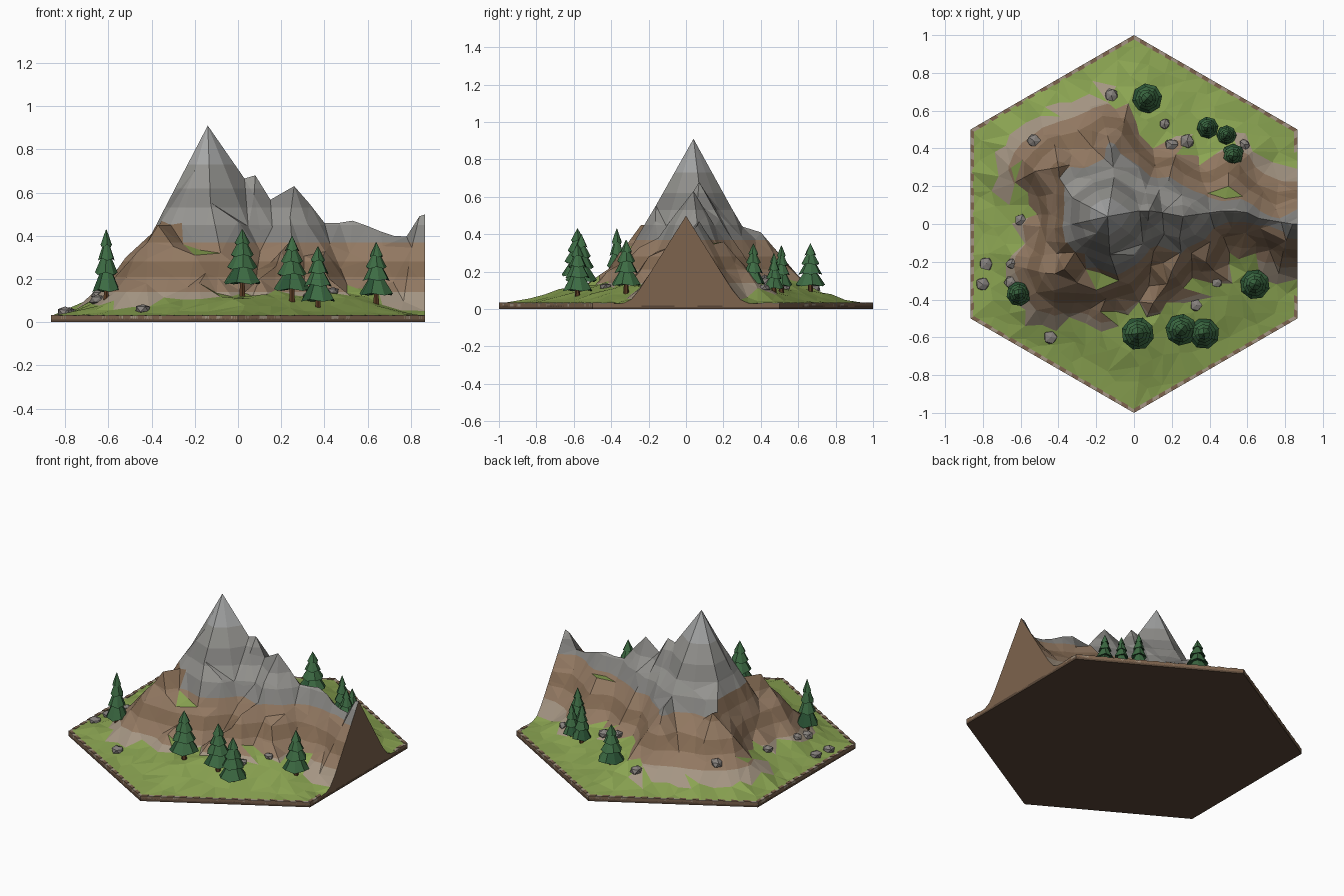
import bpy, bmesh, math, random
from mathutils import Vector, Matrix
from mathutils.geometry import delaunay_2d_cdt

if "Cube" in bpy.data.objects:
    bpy.data.objects.remove(bpy.data.objects["Cube"])
random.seed(7)
W = math.sqrt(3) / 2

def mat(name, hexcol):
    m = bpy.data.materials.new(name)
    c = [int(hexcol[i:i + 2], 16) / 255 for i in (0, 2, 4)]
    m.diffuse_color = [v ** 2.2 for v in c] + [1]
    m.use_nodes = True
    m.node_tree.nodes["Principled BSDF"].inputs["Base Color"].default_value = m.diffuse_color
    return m

NAMES = dict(grass="8aa353", grass_dark="839c4f", tan="a39482", brown="917862", umber="806852",
             grey="83827f", grey_light="94938f", grey_pale="a5a6a6", soil="7c634e", dark="5a483a",
             trunk="5a3d28", pine="3f6b45", pine_dark="2f5639", stone="85807c")
M = {k: mat(k, v) for k, v in NAMES.items()}

def finish(name, bm, mats):
    me = bpy.data.meshes.new(name)
    bm.to_mesh(me)
    bm.free()
    for k in mats:
        me.materials.append(M[k])
    ob = bpy.data.objects.new(name, me)
    bpy.context.collection.objects.link(ob)
    return ob

# Mountain skeleton: (side slope, ridge line)
RIDGES = [
    (1.85, [(-.14, .04, .91), (-.135, .04, .91)]),
    (1.6, [(-.14, .04, .72), (.03, .07, .665), (.08, .07, .68), (.15, .06, .56), (.26, .04, .63),
           (.33, .05, .55), (.4, .06, .46), (.47, .07, .46), (.53, .07, .47), (.6, .06, .445),
           (.66, .03, .42), (.72, .02, .4), (.78, .01, .38), (.84, 0, .49), (.87, 0, .5)]),
    (1.4, [(-.2, -.05, .5), (-.37, -.24, .45), (-.42, -.35, .29)]),
    (1.3, [(-.37, -.24, .45), (-.2, -.35, .31), (-.08, -.3, .28)]),
    (1.2, [(-.14, .04, .55), (-.4, .3, .41), (-.52, .28, .3), (-.63, .22, .13)]),
    (1.3, [(-.14, .04, .6), (-.12, .4, .41), (-.17, .58, .2)]),
    (1.3, [(-.4, .3, .38), (-.3, .5, .2)]),
    (1.5, [(.26, .04, .6), (.2, -.25, .33), (.1, -.42, .2)]),
    (1.5, [(.26, .04, .6), (.38, -.2, .28)]),
    (1.4, [(.26, .04, .55), (.2, .3, .3)]),
    (1.2, [(.53, .07, .45), (.5, .2, .36), (.5, .27, .25)]),
]

def hexdist(x, y):
    return max(abs(x), abs(x) / 2 + abs(y) * W)

def height(x, y):
    p, best = Vector((x, y)), -1
    for slope, line in RIDGES:
        for a, b in zip(line, line[1:]):
            A, B = Vector(a), Vector(b)
            ab = (B - A).xy
            t = max(0, min(1, (p - A.xy).dot(ab) / ab.length_squared))
            q = A.lerp(B, t)
            d = p - q.xy
            wob = 1 + .08 * math.sin(5 * math.atan2(d.y, d.x) + 9 * q.x)
            best = max(best, q.z - slope * wob * d.length)
    e = max(0, min(1, (W - hexdist(x, y)) / .36))
    g = .028 + .09 * e * e * (3 - 2 * e)
    return g + .03 * math.log(1 + math.exp((best - g) / .03))

# Terrain points: border, ridge lines, summit ring, jittered grid
corners = [Vector((math.sin(i * math.pi / 3), math.cos(i * math.pi / 3))) for i in range(6)]
pts = []
for i in range(6):
    a, b = corners[i], corners[(i + 1) % 6]
    right = a.x > .8 and b.x > .8
    n = 24 if right else 9
    for k in range(n):
        p = a.lerp(b, k / n)
        pts.append((p.x, p.y, height(p.x, p.y) if right and k else .028))
nb = len(pts)
for _, line in RIDGES:
    for x, y, z in line:
        if x < .86 and all(math.hypot(x - q[0], y - q[1]) > .02 for q in pts):
            pts.append((x, y, max(z, height(x, y))))
for i in range(9):
    a = i * math.tau / 9 + random.uniform(-.15, .15)
    r = random.uniform(.19, .24)
    x, y = -.14 + r * math.cos(a), .04 + r * math.sin(a)
    if all(math.hypot(x - q[0], y - q[1]) > .05 for q in pts):
        pts.append((x, y, height(x, y)))
for i in range(-11, 12):
    for j in range(-13, 14):
        x = i * .082 + random.uniform(-.03, .03)
        y = j * .078 + random.uniform(-.03, .03)
        if hexdist(x, y) > .82 or math.hypot(x + .14, y - .04) < .2:
            continue
        if all(math.hypot(x - q[0], y - q[1]) > .052 for q in pts):
            h = height(x, y)
            pts.append((x, y, h + random.uniform(-.015, .015) * min(1, h * 4)))

res = delaunay_2d_cdt([Vector(p[:2]) for p in pts], [(i, (i + 1) % nb) for i in range(nb)], [], 1, 1e-5)
bm = bmesh.new()
vs = [bm.verts.new((v.x, v.y, pts[o[0]][2] if o else height(v.x, v.y))) for v, o in zip(res[0], res[3])]
for f in res[2]:
    bm.faces.new([vs[i] for i in f])
bmesh.ops.recalc_face_normals(bm, faces=bm.faces)
if sum(f.normal.z for f in bm.faces) < 0:
    bmesh.ops.reverse_faces(bm, faces=bm.faces)

# Strata: slice at fixed levels, then colour by height and steepness
LEVELS = [.14, .21, .28, .37, .45, .53, .62, .73]
for z in LEVELS:
    bmesh.ops.bisect_plane(bm, geom=bm.verts[:] + bm.edges[:] + bm.faces[:], dist=1e-5,
                           plane_co=(0, 0, z), plane_no=(0, 0, 1))
BANDS = ["tan", "brown", "umber", "brown", "grey", "grey_light", "grey", "grey_light", "grey_pale"]
KEYS = ["grass", "grass_dark", "tan", "brown", "umber", "grey", "grey_light", "grey_pale", "soil"]
bm.normal_update()
for f in bm.faces:
    c = f.calc_center_median()
    foothill = c.x < -.27 and c.z < .47 and c.y < -.1 or c.x < -.36 and c.z < .45
    if c.z < .065 or f.normal.z > (.84 if c.z < .2 else .92):
        k = random.choice(["grass", "grass", "grass_dark"])
    elif foothill and c.z > .37:
        k = "umber"
    else:
        k = BANDS[sum(c.z > z for z in LEVELS)]
    f.material_index = KEYS.index(k)

# Cut wall round the border
ret = bmesh.ops.extrude_edge_only(bm, edges=[e for e in bm.edges if e.is_boundary])["geom"]
for g in ret:
    if isinstance(g, bmesh.types.BMVert):
        g.co.z = .012
    elif isinstance(g, bmesh.types.BMFace):
        g.material_index = KEYS.index("soil")
bmesh.ops.recalc_face_normals(bm, faces=bm.faces)
terrain = finish("mountain_terrain", bm, KEYS)

# Base slab
bm = bmesh.new()
bmesh.ops.create_cone(bm, cap_ends=True, segments=6, radius1=1, radius2=1, depth=.018,
                      matrix=Matrix.Translation((0, 0, .009)))
finish("base_slab", bm, ["dark"])

# Rim of alternating slanted stones
bm = bmesh.new()
for i in range(6):
    a, b = corners[i], corners[(i + 1) % 6]
    n = 26
    for k in range(n):
        ps = [a.lerp(b, k / n), a.lerp(b, (k + 1) / n)]
        if ps[0].x > .86 and ps[1].x > .86 and min(abs(p.y) for p in ps) < .36:
            continue
        top = .034 if k % 2 else .031
        ring = [ps[0], ps[1], ps[1] * .977, ps[0] * .977]
        lo = [bm.verts.new((p.x, p.y, .014)) for p in ring]
        hi = [bm.verts.new((p.x, p.y, top)) for p in ring]
        faces = [bm.faces.new(hi), bm.faces.new(lo[::-1])]
        faces += [bm.faces.new((lo[s], lo[(s + 1) % 4], hi[(s + 1) % 4], hi[s])) for s in range(4)]
        for f in faces:
            f.material_index = k % 2
bmesh.ops.recalc_face_normals(bm, faces=bm.faces)
finish("stone_rim", bm, ["tan", "soil"])

# Pine trees: trunk and four ragged tiers
def tree(idx, x, y, top, r, h):
    z0 = top - h
    bm = bmesh.new()
    bmesh.ops.create_cone(bm, cap_ends=True, segments=6, radius1=.016, radius2=.01, depth=h * .35,
                          matrix=Matrix.Translation((x, y, z0 + h * .1)))
    tiers = [(.12, .44, 1, .36), (.36, .64, .8, .28), (.56, .82, .6, .18), (.75, 1, .4, 0)]
    for zl, zh, rl, rh in tiers:
        tw = random.uniform(0, 1)
        old = set(bm.faces)
        def ring(rad, z, rag=0):
            return [bm.verts.new((x + rad * r * math.cos(tw + s * math.tau / 8),
                                  y + rad * r * math.sin(tw + s * math.tau / 8),
                                  z0 + h * (z + (rag if s % 2 else 0)))) for s in range(8)]
        inner, lo, hi = ring(rl * .4, zl + .05), ring(rl, zl, .035), ring(max(rh, .02), zh)
        for s in range(8):
            t = (s + 1) % 8
            bm.faces.new((lo[s], lo[t], hi[t], hi[s]))
            bm.faces.new((inner[s], inner[t], lo[t], lo[s]))
        bm.faces.new(hi)
        bm.faces.new(inner)
        for i, f in enumerate(f for f in bm.faces if f not in old):
            f.material_index = 1 + i % 2
    bmesh.ops.recalc_face_normals(bm, faces=bm.faces)
    finish(f"pine_tree_{idx}", bm, ["trunk", "pine", "pine_dark"])

TREES = [(.02, -.58, .43, .088, .29), (.25, -.56, .4, .085, .29), (.37, -.58, .35, .083, .29),
         (.64, -.32, .37, .08, .28), (-.61, -.37, .43, .066, .33), (.07, .665, .35, .08, .26),
         (.39, .51, .34, .058, .25), (.49, .47, .3, .053, .22), (.525, .36, .35, .065, .25)]
for i, t in enumerate(TREES):
    tree(i + 1, *t)

# Scattered boulders sitting on the ground
ROCKS = [(-.6, .02), (-.78, -.21), (-.8, -.32), (-.65, -.21), (-.65, -.31), (-.44, -.6), (.33, -.43),
         (.44, -.31), (.2, .42), (.28, .44), (.585, .42), (-.12, .68), (.16, .53), (-.53, .44)]
for i, (x, y) in enumerate(ROCKS):
    bm = bmesh.new()
    bmesh.ops.create_icosphere(bm, subdivisions=1, radius=random.uniform(.028, .042))
    for v in bm.verts:
        v.co *= random.uniform(.8, 1.15)
        v.co.z *= .7
    ok, hit, _, _ = terrain.ray_cast(Vector((x, y, 2)), Vector((0, 0, -1)))
    bmesh.ops.translate(bm, verts=bm.verts, vec=(x, y, (hit.z if ok else .05) + .004))
    finish(f"boulder_{i + 1}", bm, ["stone"])
